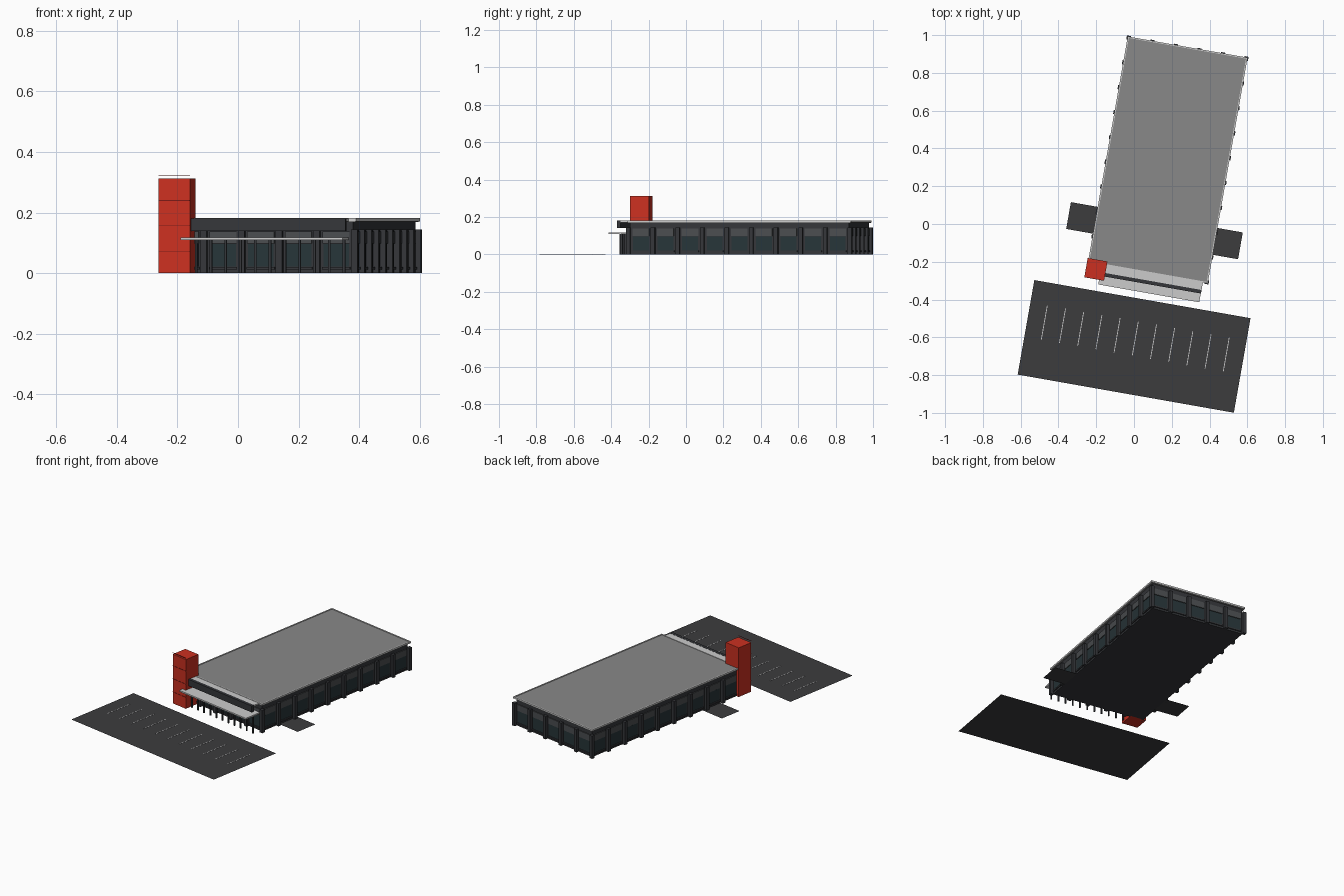
import bpy, bmesh, math
from mathutils import Matrix, Vector

if "Cube" in bpy.data.objects:
    bpy.data.objects.remove(bpy.data.objects["Cube"])

# whole site is turned ten degrees; parts are laid out in the unturned frame
TURN = Matrix.Rotation(math.radians(-10), 4, 'Z')
CX, CY, A, B = 0.117, 0.365, 0.322, 0.607    # building centre and roof half sizes


def mat(name, r, g, b):
    m = bpy.data.materials.new(name)
    m.diffuse_color = (r, g, b, 1)
    m.use_nodes = True
    m.node_tree.nodes["Principled BSDF"].inputs["Base Color"].default_value = m.diffuse_color
    return m


DARK = mat("charcoal", 0.035, 0.037, 0.042)
PANEL = mat("panel_grey", 0.07, 0.075, 0.08)
GLASS = mat("dark_glass", 0.02, 0.035, 0.04)
ROOF = mat("roof_grey", 0.25, 0.25, 0.25)
LIGHT = mat("light_grey", 0.6, 0.6, 0.6)
RED = mat("red", 0.6, 0.03, 0.015)
DARKRED = mat("dark_red", 0.2, 0.01, 0.008)
ASPHALT = mat("asphalt", 0.045, 0.045, 0.048)


def boxes(name, material, spans):
    """One object of boxes given as (x0, x1, y0, y1, z0, z1); flat if z0 == z1."""
    bm = bmesh.new()
    for x0, x1, y0, y1, z0, z1 in spans:
        c = Vector(((x0 + x1) / 2, (y0 + y1) / 2, (z0 + z1) / 2))
        if z0 == z1:
            vs = [bm.verts.new((x, y, z0)) for x, y in ((x0, y0), (x1, y0), (x1, y1), (x0, y1))]
            bm.faces.new(vs)
        else:
            m = Matrix.Translation(c) @ Matrix.Diagonal((x1 - x0, y1 - y0, z1 - z0, 1))
            bmesh.ops.create_cube(bm, size=1, matrix=m)
    bm.transform(TURN)
    me = bpy.data.meshes.new(name)
    bm.to_mesh(me)
    bm.free()
    me.materials.append(material)
    ob = bpy.data.objects.new(name, me)
    bpy.context.collection.objects.link(ob)
    return ob


def around(half_w, out0, out1, z0, z1, shift):
    """Boxes on all four walls; shift 0.5 = bay centres, 0 = column lines."""
    out = []
    for n, half, edge, along_x in ((5, A, B, True), (9, B, A, False)):
        count = n if shift else n + 1
        for i in range(count):
            t = -(half - 0.006) + (i + shift) * 2 * (half - 0.006) / n
            for s in (-1, 1):
                e0, e1 = sorted((s * (edge + out0), s * (edge + out1)))
                if along_x:
                    out.append((CX + t - half_w, CX + t + half_w, CY + e0, CY + e1, z0, z1))
                elif shift or 0 < i < n:      # corners come from the short walls
                    out.append((CX + e0, CX + e1, CY + t - half_w, CY + t + half_w, z0, z1))
    return out


def inset(d, z0, z1):
    return (CX - A + d, CX + A - d, CY - B + d, CY + B - d, z0, z1)


# main hall
boxes("hall_walls", DARK, [inset(0.013, 0, 0.17)])
boxes("wall_columns", DARK, around(0.011, -0.017, 0.005, 0, 0.145, 0))
boxes("upper_panels", PANEL, around(0.045, -0.014, -0.008, 0.098, 0.138, 0.5))
boxes("window_glass", GLASS, around(0.043, -0.014, -0.011, 0.022, 0.096, 0.5))
boxes("window_sills", DARK, around(0.047, -0.014, -0.006, 0.012, 0.021, 0.5))

# roof slab with a low light rim
boxes("roof_slab", ROOF, [inset(0.004, 0.169, 0.179)])
x0, x1, y0, y1, _, _ = inset(0, 0, 0)
W = 0.007
boxes("roof_rim", LIGHT, [
    (x0, x1, y0, y0 + W, 0.171, 0.182), (x0, x1, y1 - W, y1, 0.171, 0.182),
    (x0, x0 + W, y0 + W, y1 - W, 0.171, 0.182), (x1 - W, x1, y0 + W, y1 - W, 0.171, 0.182)])

# entrance front: upper canopy, fascia board, lower canopy, posts
boxes("upper_canopy", LIGHT, [(-0.105, 0.413, -0.282, -0.242, 0.171, 0.180)])
boxes("front_fascia", DARK, [(-0.107, 0.413, -0.301, -0.282, 0.14, 0.181)])
boxes("lower_canopy", LIGHT, [(-0.131, 0.412, -0.348, -0.23, 0.109, 0.118)])
boxes("canopy_posts", DARK, [
    (x - 0.004, x + 0.004, -0.289, -0.281, 0, 0.11)
    for x in (-0.09 + i * 0.0496 for i in range(11))])

# red tower with joint strips on its front
boxes("tower", RED, [(-0.21, -0.104, -0.322, -0.22, 0, 0.313)])
boxes("tower_joints", DARKRED, [
    (-0.21, -0.104, -0.3235, -0.3215, z - 0.001, z + 0.001)
    for z in (0.073, 0.157, 0.24, 0.323)])

# ground: parking lot, side pads, painted stripes
boxes("parking_lot", ASPHALT, [(-0.468, 0.694, -0.892, -0.384, 0, 0)])
boxes("side_pads", ASPHALT, [
    (-0.349, -0.19, -0.088, 0.056, 0, 0), (0.425, 0.575, -0.088, 0.056, 0, 0)])
boxes("parking_stripes", LIGHT, [
    (x - 0.002, x + 0.002, -0.688, -0.504, 0.0005, 0.0015)
    for x in (-0.377 + i * 0.0978 for i in range(11))])
